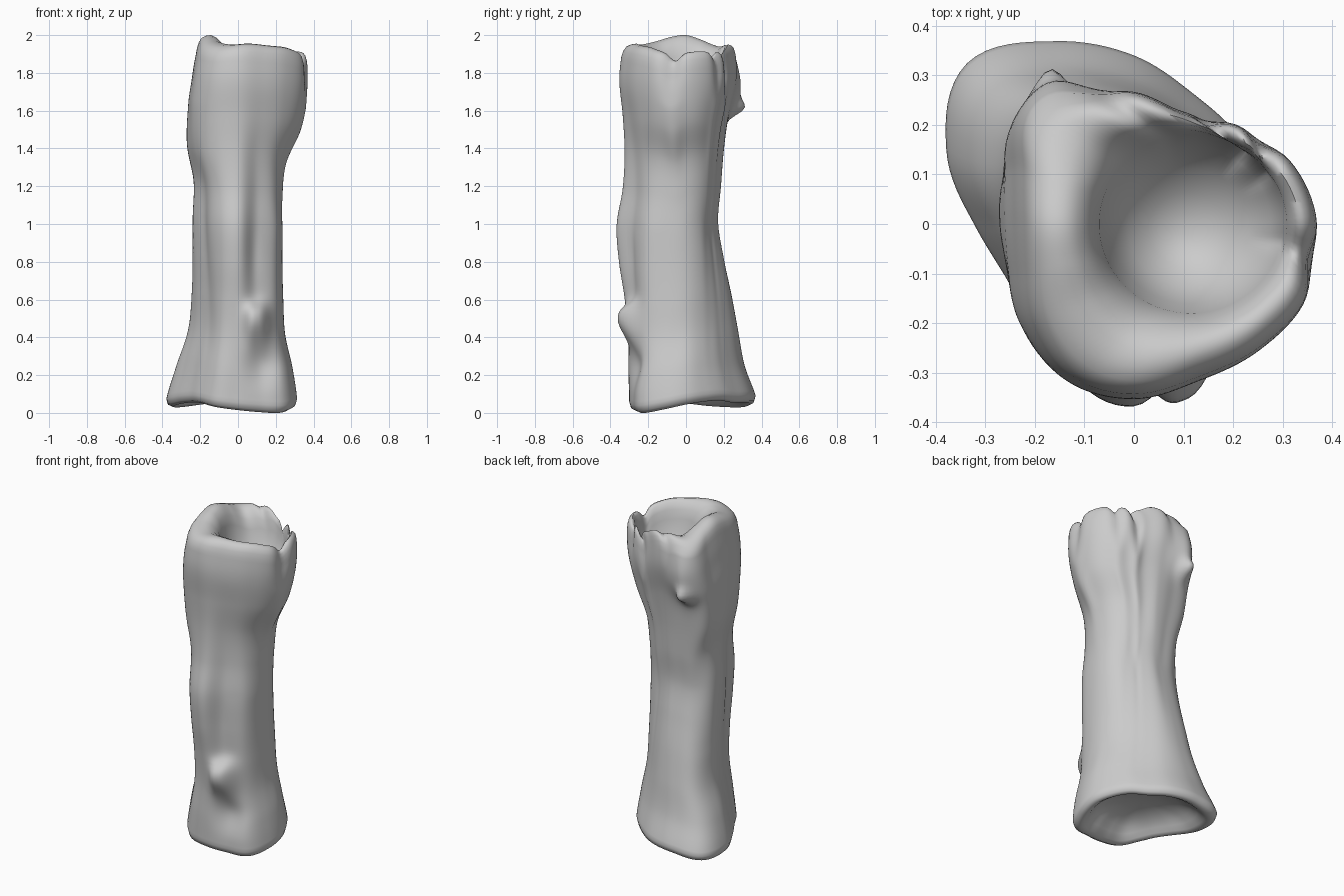
import bpy, bmesh
from math import sin, cos, tau, exp, radians
from mathutils import Vector

if "Cube" in bpy.data.objects:
    bpy.data.objects.remove(bpy.data.objects["Cube"])

SEG, ROWS = 128, 84

# Cross-section radii, every 22.5 degrees counter-clockwise from +x
BASE = [.31, .285, .28, .295, .345, .405, .465, .40, .315, .275, .285, .312, .30, .305, .345, .33]
MID = [.235, .205, .17, .163, .17, .18, .215, .24, .235, .225, .24, .325, .36, .298, .295, .26]
TOP = [.375, .345, .295, .255, .275, .285, .315, .255, .235, .25, .30, .345, .355, .345, .363, .385]
# Heights of the broken upper rim and the lower rim at the same angles
RIM_TOP = [1.91, 1.915, 1.915, 1.91, 1.95, 1.95, 1.94, 1.975, 2.0, 1.99, 1.965, 1.95, 1.955, 1.945, 1.935, 1.91]
RIM_LOW = [.045, .06, .065, .055, .055, .05, .03, .035, .05, .055, .05, .03, .015, .005, 0, .02]
# Half extents (-x, +x, -y, +y) every 0.2 in height
EXTENT = [(.385, .315, .30, .375), (.33, .29, .305, .31), (.265, .25, .305, .275),
          (.245, .24, .325, .24), (.24, .235, .355, .20), (.24, .235, .367, .17),
          (.235, .235, .335, .185), (.27, .255, .325, .20), (.265, .335, .335, .225),
          (.243, .37, .353, .265), (.21, .372, .335, .262)]
# Splits in the upper rim: angle, half width in degrees, depth
SPLITS = [(-12, 8, .045), (34, 6, .04), (55, 6, .06), (103, 7, .015)]


def spline(vals, t, loop):
    """Catmull-Rom value at position t in a list."""
    i = int(t) if loop else min(int(t), len(vals) - 2)
    f = t - i
    pick = (lambda k: vals[k % len(vals)]) if loop else (lambda k: vals[max(0, min(k, len(vals) - 1))])
    a, b, c, d = (pick(i + k) for k in (-1, 0, 1, 2))
    return b + .5 * f * (c - a + f * (2 * a - 5 * b + 4 * c - d + f * (3 * (b - c) + d - a)))


def around(vals):
    return [spline(vals, 16 * k / SEG, True) for k in range(SEG)]


def split(t):
    """Depth of the rim splits at angle t."""
    return sum(d * exp(-(((t - radians(a) + tau / 2) % tau - tau / 2) / radians(w)) ** 2) for a, w, d in SPLITS)


ANG = [tau * k / SEG for k in range(SEG)]
base, mid, top, rim_top, rim_low = map(around, (BASE, MID, TOP, RIM_TOP, RIM_LOW))
cuts = [split(t) for t in ANG]
rim_top = [z - c for z, c in zip(rim_top, cuts)]


def outline(z):
    """Trunk section at height z, fitted to the extents."""
    if z < 1:
        a, b, f = base, mid, max(0, (z - .1) / .9)
    else:
        a, b, f = mid, top, min(1, (z - 1) / .75)
    f = f * f * (3 - 2 * f) * .5 + f * .5
    pts = [Vector(((p + (q - p) * f) * cos(t), (p + (q - p) * f) * sin(t))) for p, q, t in zip(a, b, ANG)]
    e = [spline([row[k] for row in EXTENT], z / .2, False) for k in range(4)]
    xs, ys = [p.x for p in pts], [p.y for p in pts]
    for p, c in zip(pts, cuts):
        p.x *= e[1] / max(xs) if p.x > 0 else e[0] / -min(xs)
        p.y *= e[3] / max(ys) if p.y > 0 else e[2] / -min(ys)
        p *= 1 - 1.2 * c * min(1, max(0, (z - 1.72) / .18))
    return pts


def bump(x, z, cx, cz, w, up, down, blunt=2):
    """Lump with different fall-off above and below."""
    h = up if z > cz else down
    return exp(-abs((x - cx) / w) ** blunt - abs((z - cz) / h) ** (blunt if z > cz else 2))


def knots(p):
    if p.y < 0:
        # blunt branch stub, hollow beneath it, long groove, left ridge edge
        stub = .09 * bump(p.x, p.z, .10, .48, .065, .095, .11, 2.6)
        p.y -= stub
        p.z += .2 * stub
        p.y += .03 * bump(p.x, p.z, .14, .25, .09, .09, .10)
        p.y += .02 * bump(p.x, p.z, .075, .88, .035, .25, .25)
        p.y += .02 * bump(p.x, p.z, -.15, .8, .04, .45, .45)
    else:
        # swollen pointed knot on the back
        p.y += .05 * bump(p.x, p.z, -.16, 1.68, .08, .20, .11)
        p.y += .06 * bump(p.x, p.z, -.17, 1.61, .045, .05, .045)
    return p


rows = []
# Hollow underside and lower lip
low = outline(.03)
mean = Vector((-.02, .03))
for f, up, flat in ((.25, .15, 1), (.5, .135, 1), (.65, .10, .8), (.74, .055, .3), (.82, .015, 0), (.90, 0, 0), (.975, .012, 0)):
    rows.append([(*(mean + (p - mean) * f), up + z * (1 - flat)) for p, z in zip(low, rim_low)])

# Outer bark
for r in range(ROWS + 1):
    s = r / ROWS
    sec = outline(.03 + 1.89 * s)
    rows.append([knots(Vector((p.x, p.y, (zl + .04) * (1 - s) + (zt - .07) * s)))
                 for p, zl, zt in zip(sec, rim_low, rim_top)])

# Rounded upper rim running down into the bowl
high = outline(1.92)
bowl = [Vector((.115 + .185 * cos(t), .18 * sin(t))) for t in ANG]
for f, drop in ((.06, .04), (.16, .016), (.32, .004), (.5, 0), (.7, .015), (.88, .055), (1, .11)):
    rows.append([(*p.lerp(q, f), z - drop) for p, q, z in zip(high, bowl, rim_top)])
centre = Vector((.10, -.02))
for f, z in ((.88, 1.725), (.66, 1.665), (.42, 1.625), (.2, 1.605)):
    rows.append([(*(centre + (q - centre) * f), z) for q in bowl])

# Skin the rings and close both hollows
bm = bmesh.new()
rings = [[bm.verts.new(p) for p in row] for row in rows]
for a, b in zip(rings, rings[1:]):
    for k in range(SEG):
        n = (k + 1) % SEG
        bm.faces.new((a[k], a[n], b[n], b[k]))
for ring, tip in ((rings[0], (-.02, .03, .155)), (rings[-1], (.10, -.02, 1.60))):
    v = bm.verts.new(tip)
    for k in range(SEG):
        bm.faces.new((ring[k], ring[(k + 1) % SEG], v))
bmesh.ops.recalc_face_normals(bm, faces=bm.faces)
mesh = bpy.data.meshes.new("hollow_log")
bm.to_mesh(mesh)
bm.free()
log = bpy.data.objects.new("hollow_log", mesh)
bpy.context.collection.objects.link(log)
bpy.context.view_layer.objects.active = log
log.select_set(True)
bpy.ops.object.shade_smooth_by_angle(angle=1.2)
